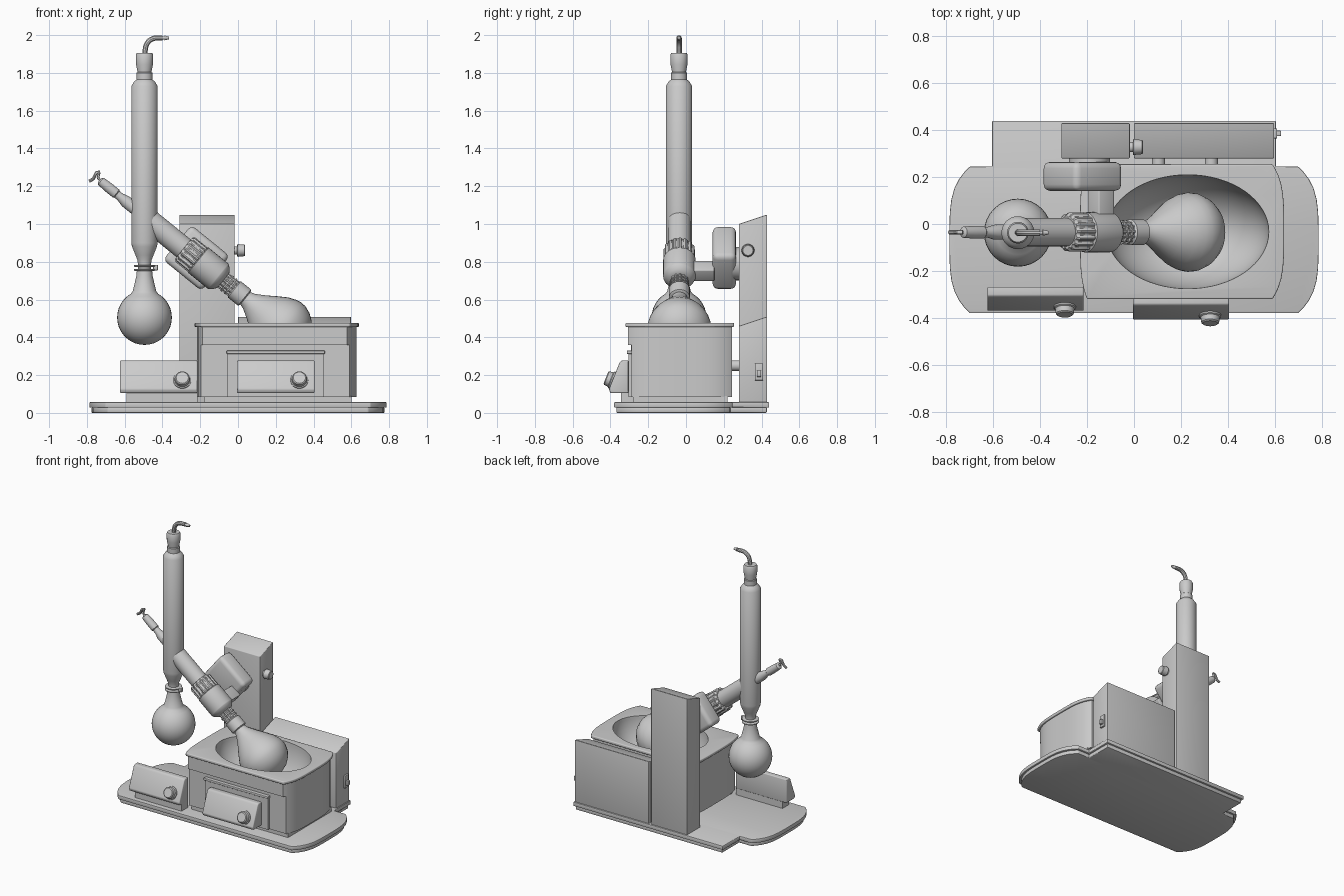
import bpy, bmesh, math
from mathutils import Vector

if "Cube" in bpy.data.objects:
    bpy.data.objects.remove(bpy.data.objects["Cube"])

ANG = math.radians(39)
NECK = Vector((0.035, -0.035, 0.61))                      # flask neck, start of tilted axis
U = Vector((-math.cos(ANG), 0, math.sin(ANG)))            # tilted axis, pointing up-left
COND = Vector((-0.495, -0.037, 0))                        # condenser axis


def finish(name, bm, smooth=True, bevel=0, seg=3):
    bmesh.ops.remove_doubles(bm, verts=bm.verts, dist=1e-5)
    bmesh.ops.recalc_face_normals(bm, faces=bm.faces)
    me = bpy.data.meshes.new(name)
    bm.to_mesh(me)
    bm.free()
    ob = bpy.data.objects.new(name, me)
    bpy.context.collection.objects.link(ob)
    bpy.ops.object.select_all(action='DESELECT')
    bpy.context.view_layer.objects.active = ob
    ob.select_set(True)
    if bevel:
        m = ob.modifiers.new("bevel", 'BEVEL')
        m.width, m.segments, m.limit_method = bevel, seg, 'ANGLE'
        bpy.ops.object.modifier_apply(modifier=m.name)
    if smooth:
        bpy.ops.object.shade_smooth_by_angle(angle=math.radians(35))
    return ob


def prism(name, pts, a, b, axis='z', bevel=0, seg=3):
    """Extrude a 2D outline: axis z uses (x, y), axis x uses (y, z)."""
    bm = bmesh.new()
    put = (lambda p, h: (p[0], p[1], h)) if axis == 'z' else (lambda p, h: (h, p[0], p[1]))
    lo, hi = ([bm.verts.new(put(p, h)) for p in pts] for h in (a, b))
    bm.faces.new(lo)
    bm.faces.new(hi)
    for i in range(len(pts)):
        j = (i + 1) % len(pts)
        bm.faces.new((lo[i], lo[j], hi[j], hi[i]))
    return finish(name, bm, bevel=bevel, seg=seg)


def box(name, x, y, z, bevel=0):
    return prism(name, [(x[0], y[0]), (x[1], y[0]), (x[1], y[1]), (x[0], y[1])], *z, bevel=bevel)


def tilted_box(name, centre, size, bevel=0):
    ob = box(name, *[(-s / 2, s / 2) for s in size], bevel=bevel)
    ob.location = centre
    ob.rotation_euler = (0, ANG, 0)
    return ob


def lathe(name, prof, loc, axis=(0, 0, 1), n=32, rib=0):
    """Revolve (radius, height) pairs; rib makes alternate grip ridges."""
    bm = bmesh.new()
    rings = []
    for r, h in prof:
        ring = []
        for i in range(n):
            k = r + (rib if rib and i % 4 < 2 else 0)
            t = 2 * math.pi * i / n
            ring.append(bm.verts.new((k * math.cos(t), k * math.sin(t), h)))
        rings.append(ring)
    for p, q in zip(rings, rings[1:]):
        for i in range(n):
            j = (i + 1) % n
            bm.faces.new((p[i], p[j], q[j], q[i]))
    for ring, r in ((rings[0], prof[0][0]), (rings[-1], prof[-1][0])):
        if r > 1e-4:
            bm.faces.new(ring)
    ob = finish(name, bm)
    ob.location = loc
    ob.rotation_euler = Vector(axis).to_track_quat('Z', 'Y').to_euler()
    return ob


def tube(name, pts, r):
    cu = bpy.data.curves.new(name, 'CURVE')
    cu.dimensions, cu.bevel_depth, cu.bevel_resolution, cu.use_fill_caps = '3D', r, 3, True
    sp = cu.splines.new('POLY')
    sp.points.add(len(pts) - 1)
    for p, c in zip(sp.points, pts):
        p.co = (*c, 1)
    ob = bpy.data.objects.new(name, cu)
    bpy.context.collection.objects.link(ob)
    bpy.ops.object.select_all(action='DESELECT')
    bpy.context.view_layer.objects.active = ob
    ob.select_set(True)
    bpy.ops.object.convert(target='MESH')
    bpy.ops.object.shade_smooth_by_angle()
    return ob


def bulge(x, b, y0, y1, n=16):
    """Bowed side running from y0 to y1."""
    ts = [math.sin(math.pi * (i / n - 0.5)) for i in range(n + 1)]
    return [(x + b * (1 - abs(t) ** 4), (y0 + y1) / 2 + t * (y1 - y0) / 2) for t in ts]


def cut(target, cutter):
    bpy.context.view_layer.objects.active = target
    m = target.modifiers.new("cut", 'BOOLEAN')
    m.operation, m.object, m.solver = 'DIFFERENCE', cutter, 'EXACT'
    bpy.ops.object.modifier_apply(modifier=m.name)


def on_axis(s):
    return NECK + U * s


# base plate in two layers
def base_outline(d):
    return (bulge(0.70 - d, 0.087, -0.38 + d, 0.245 - d)
            + [(0.605 - d, 0.245 - d), (0.605 - d, 0.44 - d), (-0.605 + d, 0.44 - d), (-0.605 + d, 0.245 - d)]
            + bulge(-0.70 + d, -0.087, 0.245 - d, -0.38 + d))


prism("base_foot", base_outline(0.012), 0, 0.03, bevel=0.005, seg=2)
prism("base_plate", base_outline(0), 0.028, 0.057, bevel=0.004, seg=2)


# heating bath: pedestal, body, rim, with an oval bowl cut out
def bath_outline(d):
    return bulge(0.59 - d, 0.05, -0.32 + d, 0.255 - d) + bulge(-0.20 + d, -0.03, 0.255 - d, -0.32 + d)


box("bath_pedestal", (-0.18, 0.60), (-0.28, 0.22), (0.05, 0.09))
body = prism("bath_body", bath_outline(0.012), 0.085, 0.458)
rim = prism("bath_rim", bath_outline(0), 0.455, 0.477, bevel=0.006)
recess = box("recess_cutter", (-0.195, 0.61), (-0.5, -0.288), (0.0, 0.36))
bowl = lathe("bowl_cutter", [(math.sin(math.pi * i / 24), -math.cos(math.pi * i / 24)) for i in range(25)],
             (0.229, -0.033, 0.478), n=64)
bowl.scale = (0.346, 0.243, 0.31)
bpy.context.view_layer.update()
cut(body, recess)
for part in (body, rim):
    cut(part, bowl)
    bpy.ops.object.select_all(action='DESELECT')
    part.select_set(True)
    bpy.ops.object.shade_smooth_by_angle(angle=math.radians(35))
for c in (recess, bowl):
    bpy.data.objects.remove(c)
box("bath_front_panel", (-0.055, 0.455), (-0.305, -0.28), (0.085, 0.315))
box("bath_front_ledge", (-0.06, 0.46), (-0.313, -0.28), (0.312, 0.33), bevel=0.004)

# two sloped control boxes with knobs
for label, x0, x1, dy in (("bath", -0.005, 0.405, 0), ("rotation", -0.625, -0.215, 0.037)):
    prof = [(-0.305, 0.277), (-0.342, 0.277), (-0.352, 0.265), (-0.408, 0.125), (-0.40, 0.105), (-0.305, 0.105)]
    prism(label + "_control_box", [(y + dy, z) for y, z in prof], x0, x1, axis='x', bevel=0.006)
    nrm = Vector((0, -0.14, 0.056)).normalized()
    lathe(label + "_knob", [(0.047, 0), (0.047, 0.008), (0.041, 0.012), (0.038, 0.034), (0.032, 0.039)],
          (x0 + 0.33, -0.388 + dy, 0.172), nrm)
box("rotation_control_pedestal", (-0.59, -0.215), (-0.345, -0.272), (0.05, 0.115))

# lift column and rear housing with sloped tops
for name, x0, x1, z in (("lift_column", -0.31, -0.018, 1.0), ("rear_housing", 0.0, 0.598, 0.46)):
    prism(name, [(0.28, 0.05), (0.43, 0.05), (0.43, z + 0.05), (0.28, z)], x0, x1, axis='x', bevel=0.004)
lathe("column_knob", [(0.022, 0), (0.022, 0.015), (0.034, 0.017), (0.030, 0.055), (0.026, 0.058)],
      (-0.02, 0.328, 0.86), (1, 0, 0))
box("power_switch", (0.59, 0.61), (0.365, 0.408), (0.172, 0.262), bevel=0.003)
box("power_rocker", (0.60, 0.627), (0.375, 0.398), (0.19, 0.225), bevel=0.004)
for i, x in enumerate((0.105, 0.33)):
    lathe(f"bath_connector_{i + 1}", [(0.028, 0), (0.028, 0.06)], (x, 0.23, 0.25), (0, 1, 0))

# motor head
lathe("motor_pivot", [(0.088, 0), (0.088, 0.05)], (-0.19, 0.245, 0.79), (0, 1, 0))
tilted_box("motor_head", (-0.22, 0.203, 0.82), (0.262, 0.124, 0.238), bevel=0.028)
tilted_box("motor_arm", (-0.14, 0.055, 0.752), (0.085, 0.19, 0.075), bevel=0.006)

# evaporating flask
lathe("evaporating_flask", [(0.036, -0.03), (0.042, 0.005), (0.05, 0.03), (0.08, 0.08), (0.115, 0.13), (0.147, 0.18),
                            (0.163, 0.22), (0.169, 0.25), (0.167, 0.28), (0.152, 0.32), (0.128, 0.352),
                            (0.09, 0.382), (0.045, 0.398), (0, 0.402)], NECK, -U)

# tilted drive: nut, threaded collar, gear body, grip collar, vapour tube
lathe("neck_nut", [(0.045, 0), (0.055, 0.006), (0.055, 0.075), (0.045, 0.082)], on_axis(-0.005), U)
lathe("threaded_collar", [(0.042, 0), (0.042, 0.08)], on_axis(0.075), U, n=48, rib=0.006)
for i, s in enumerate((0.09, 0.115)):
    lathe(f"collar_ring_{i + 1}", [(0.052, 0), (0.052, 0.008)], on_axis(s), U)
lathe("drive_body", [(0.05, 0), (0.068, 0.012), (0.084, 0.03), (0.086, 0.036), (0.086, 0.17), (0.075, 0.176)],
      on_axis(0.145), U)
lathe("grip_collar", [(0.07, 0), (0.076, 0.006), (0.076, 0.088), (0.066, 0.1)], on_axis(0.315), U, n=64, rib=0.007)
lathe("vapour_tube", [(0.06, 0), (0.06, 0.28), (0.045, 0.30)], on_axis(0.41), U)

# feed valve at the upper end
lathe("feed_tube", [(0.032, 0), (0.032, 0.09), (0.022, 0.13), (0.022, 0.15), (0.027, 0.155), (0.027, 0.205),
                    (0.024, 0.26), (0.012, 0.268)], on_axis(0.72), U)
v = on_axis(0.975)
tube("valve_stem", [v, (-0.741, v.y, 1.245), (-0.735, v.y, 1.275)], 0.008)
tube("valve_lever", [(-0.73, v.y, 1.276), (-0.75, v.y, 1.272), (-0.765, v.y, 1.24), (-0.788, v.y, 1.226)], 0.009)

# condenser column with cap and bent outlet
lathe("condenser", [(0.034, 0.75), (0.034, 0.785), (0.038, 0.81), (0.048, 0.835), (0.066, 0.88), (0.07, 0.90),
                    (0.07, 1.73), (0.056, 1.752), (0.042, 1.765), (0.042, 1.80), (0.036, 1.805)], COND)
lathe("condenser_cap", [(0.036, 1.79), (0.038, 1.81), (0.045, 1.845), (0.046, 1.895), (0.04, 1.906)], COND)
bend = [(-0.493, COND.y, 1.90), (-0.492, COND.y, 1.92)]
for i in range(9):
    t = math.radians(180 - 90 * i / 8)
    bend.append((-0.43 + 0.06 * math.cos(t), COND.y, 1.925 + 0.06 * math.sin(t)))
tube("outlet_elbow", bend + [(-0.40, COND.y, 1.985)], 0.0145)
lathe("outlet_barb", [(0.008, 0), (0.008, 0.012), (0.013, 0.013), (0.007, 0.038)], (-0.402, COND.y, 1.985), (1, 0, 0))

# joint clamp and receiving flask
for i, z in enumerate((0.757, 0.778)):
    lathe(f"joint_clamp_{i + 1}", [(0.05, 0), (0.056, 0.003), (0.056, 0.009), (0.05, 0.012)], COND + Vector((0, 0, z - 0.006)))
box("clamp_screw", (-0.45, -0.424), (-0.05, -0.024), (0.754, 0.784), bevel=0.004)
neck = [(0.145 * math.sin(math.radians(a)), 0.505 - 0.145 * math.cos(math.radians(a))) for a in range(0, 151, 10)]
lathe("receiving_flask", neck + [(0.062, 0.645), (0.043, 0.725), (0.04, 0.76)], COND)
